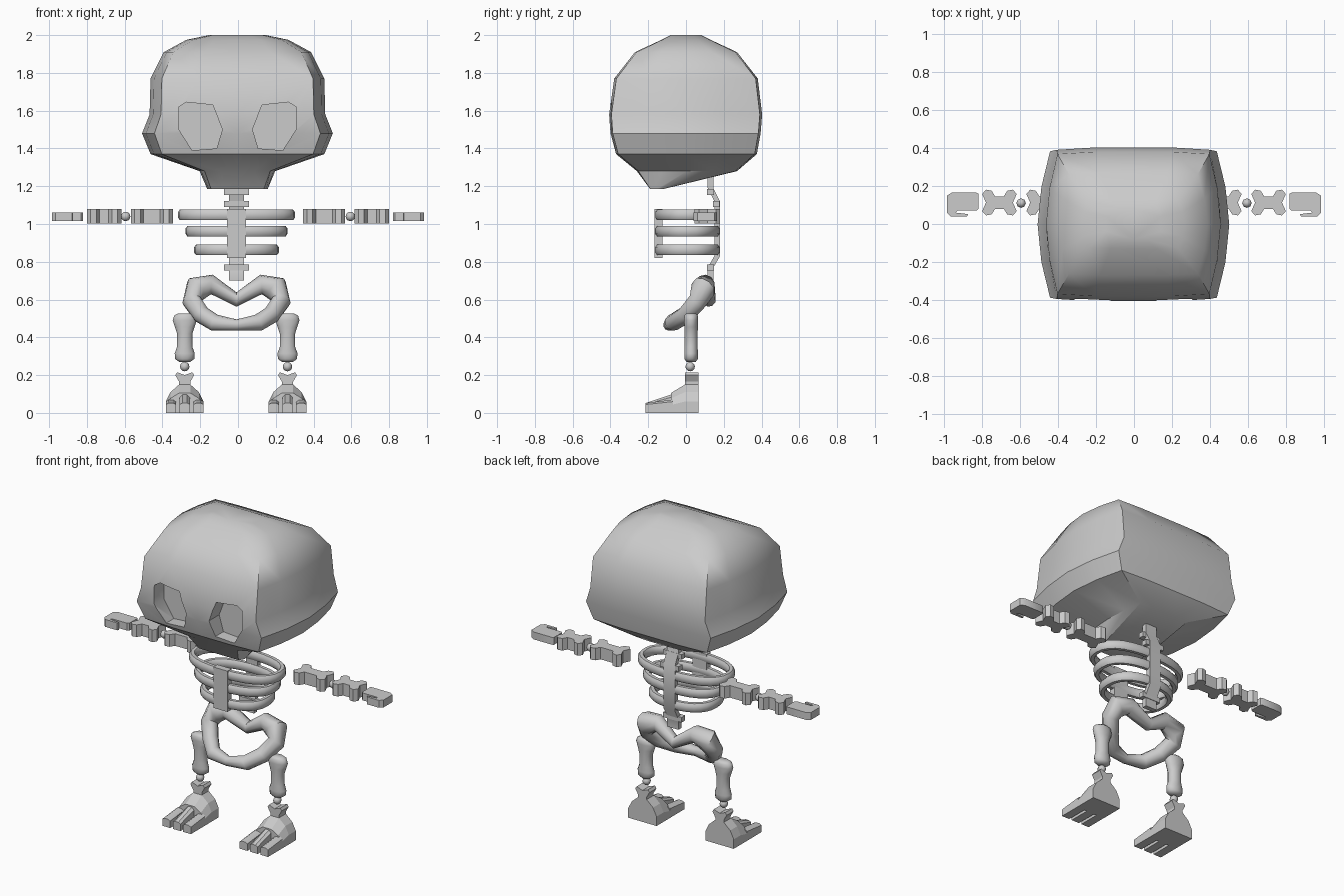
import bpy, bmesh
from math import sin, cos, pi, radians, copysign
from mathutils import Vector

if "Cube" in bpy.data.objects:
    bpy.data.objects.remove(bpy.data.objects["Cube"])

CX = -0.008  # body centre line


def smooth(ob, angle=35):
    bpy.ops.object.select_all(action='DESELECT')
    ob.select_set(True)
    bpy.context.view_layer.objects.active = ob
    bpy.ops.object.shade_smooth_by_angle(angle=radians(angle))


def loft(name, parts, closed=False, angle=35):
    """Skin one or more stacks of equal-sized rings into one object."""
    bm = bmesh.new()
    for rings in parts:
        vs = [[bm.verts.new(p) for p in r] for r in rings]
        n = len(vs[0])
        for i in range(len(vs) if closed else len(vs) - 1):
            a, b = vs[i], vs[(i + 1) % len(vs)]
            for j in range(n):
                k = (j + 1) % n
                bm.faces.new((a[j], a[k], b[k], b[j]))
        if not closed:
            bm.faces.new(vs[0][::-1])
            bm.faces.new(vs[-1])
    bmesh.ops.recalc_face_normals(bm, faces=bm.faces)
    me = bpy.data.meshes.new(name)
    bm.to_mesh(me)
    bm.free()
    ob = bpy.data.objects.new(name, me)
    bpy.context.collection.objects.link(ob)
    smooth(ob, angle)
    return ob


def box(x0, x1, y0, y1, z0, z1):
    return [[(x0, y0, z), (x1, y0, z), (x1, y1, z), (x0, y1, z)] for z in (z0, z1)]


def ball(name, loc, r):
    bpy.ops.mesh.primitive_uv_sphere_add(segments=8, ring_count=6, radius=r, location=loc)
    bpy.context.object.name = name
    smooth(bpy.context.object, 60)


# Skull: boxy rings from crown to jaw (z, half width, front y, back y)
quarter = [(0, -1), (.45, -1), (.87, -.97), (.96, -.5)]
half = quarter + [(1, 0)] + [(x, -y) for x, y in quarter[:0:-1]]
plan = half + [(0, 1)] + [(-x, y) for x, y in half[:0:-1]]
levels = [(2.0, .15, -.08, .08), (1.975, .27, -.13, .13), (1.91, .39, -.27, .27),
          (1.77, .46, -.38, .38), (1.58, .465, -.407, .403), (1.48, .505, -.40, .395),
          (1.37, .46, -.37, .375), (1.28, .20, -.26, .27), (1.185, .16, -.19, -.12)]
skull = loft("skull", [[[(px * w - .003, (f + b) / 2 + py * (b - f) / 2, z) for px, py in plan]
                        for z, w, f, b in levels]])

# Eye sockets cut into the face
eye = [(.31, 1.62), (.27, 1.645), (.13, 1.63), (.08, 1.50), (.11, 1.40), (.24, 1.39), (.31, 1.50)]
cutter = loft("eye_cutter", [[[(s * x - .003, y, z) for x, z in eye] for y in (-.6, -.3)]
                             for s in (-1, 1)])
cutter.hide_render = True
mod = skull.modifiers.new("eyes", 'BOOLEAN')
mod.operation, mod.solver, mod.object = 'DIFFERENCE', 'EXACT', cutter
bpy.context.view_layer.objects.active = skull
bpy.ops.object.modifier_apply(modifier=mod.name)
bpy.data.objects.remove(cutter)
smooth(skull, 40)

# Ribs: three closed bands with a rounded section
for i, (z, hx) in enumerate([(1.048, .31), (.962, .27), (.863, .224)]):
    rings = []
    for j in range(28):
        t = 2 * pi * j / 28
        ex, ey = (copysign(abs(v) ** .85, v) for v in (cos(t), sin(t)))
        rings.append([(CX + (hx - .02 + u * .02) * ex, .0075 + (.152 + u * .02) * ey, z + v * .028)
                      for u, v in [(1, .5), (.5, 1), (-.5, 1), (-1, .5),
                                   (-1, -.5), (-.5, -1), (.5, -1), (1, -.5)]])
    loft(f"rib_{i + 1}", [rings], closed=True, angle=50)

# Breastbone
loft("breastbone", [box(CX - .05, CX + .05, -.166, -.125, .82, 1.08)])

# Spine: stepped strip with cross pieces
path = [(.13, 1.28), (.13, 1.19), (.165, 1.12), (.165, .83), (.13, .77), (.13, .70)]
strip = [(y - .015, z) for y, z in path] + [(y + .015, z) for y, z in path[::-1]]
loft("spine", [[[(CX + x, y, z) for y, z in strip] for x in (-.04, .04)]] +
     [box(CX - .065, CX + .065, y - .018, y + .018, z - .016, z + .016)
      for y, z in [(.13, 1.17), (.16, 1.105), (.13, .77)]])

# Pelvis: looping tube of varying thickness, tilted forward
side = [(.13, .10, .68, .052), (.215, .09, .655, .068), (.235, .06, .59, .052),
        (.185, 0, .52, .048), (.115, -.07, .477, .045)]
loop = [(0, .12, .60, .038)] + side + [(0, -.09, .465, .03)] + [(-x, y, z, r) for x, y, z, r in side[::-1]]
N = Vector((0, .76, -.65))
rings = []
for i, (x, y, z, r) in enumerate(loop):
    tangent = Vector(loop[(i + 1) % len(loop)][:3]) - Vector(loop[i - 1][:3])
    across = tangent.cross(N).normalized()
    rings.append([Vector((CX + x, y, z)) + r * (cos(a) * across + sin(a) * N)
                  for a in [2 * pi * k / 10 for k in range(10)]])
loft("pelvis", [rings], closed=True, angle=50)


# Arms: flat dog-bone slabs, elbow ball and mitten hand
def bone_outline(x0, x1):
    top = [(x0, .045), (x0 + .02, .068), (x0 + .05, .062), (x0 + .068, .033),
           (x1 - .068, .033), (x1 - .05, .062), (x1 - .02, .068), (x1, .045)]
    return ([(x0 + .02, 0)] + top + [(x1 - .02, 0)] + [(x, -y) for x, y in top[::-1]])


hand = [(.82, .16), (.83, .165), (.96, .165), (.985, .15), (.985, .06), (.965, .04), (.88, .04),
        (.875, .052), (.94, .06), (.93, .07), (.83, .07), (.82, .08)]
for s, tag in ((1, "right"), (-1, "left")):
    for name, x0, x1 in (("upper_arm", .345, .567), ("forearm", .618, .80)):
        loft(f"{name}_{tag}", [[[(s * x, .113 + y, z) for x, y in bone_outline(x0, x1)]
                                for z in (1.003, 1.08)]])
    ball(f"elbow_{tag}", (s * .595, .11, 1.04), .025)
    loft(f"hand_{tag}", [[[(s * x, y, z) for x, y in hand] for z in (1.015, 1.062)]])

# Legs: rounded thigh bone, knee ball, ankle slab, foot wedge and toes
thigh = [(.27, .03, .025), (.285, .052, .037), (.315, .055, .037), (.35, .042, .036), (.42, .042, .036),
         (.455, .054, .037), (.49, .066, .038), (.515, .058, .037), (.527, .035, .025)]
ankle = [(0, .2), (.04, .215), (.05, .2), (.03, .165), (.03, .15), (.075, .11), (.1, .06), (.1, 0)]
ankle = ankle + [(-x, z) for x, z in ankle[:0:-1]]
arch = [(-.1, 0), (-.1, .06), (-.075, .11), (-.03, .15), (.03, .15), (.075, .11), (.1, .06), (.1, 0)]
for s, tag in ((1, "right"), (-1, "left")):
    cx = s * .272 - .01
    loft(f"thigh_{tag}", [[[(cx + w * cos(a), .027 + d * sin(a), z)
                            for a in [2 * pi * (k + .5) / 12 for k in range(12)]]
                           for z, w, d in thigh]], angle=50)
    ball(f"knee_{tag}", (cx, .022, .245), .025)
    parts = [[[(cx + x, y, z) for x, z in ankle] for y in (.065, -.005)],
             [[(cx + x, y, z * k) for x, z in arch] for y, k in ((-.005, 1), (-.08, .7))]]
    for tx, h in ((-.073, .07), (0, .1), (.073, .07)):
        parts.append([[(cx + tx + x, y, z) for x, z in
                       ((-.027, 0), (-.027, k * .85), (-.012, k), (.012, k), (.027, k * .85), (.027, 0))]
                      for y, k in ((-.07, h), (-.215, .052))])
    loft(f"foot_{tag}", parts, angle=20)
